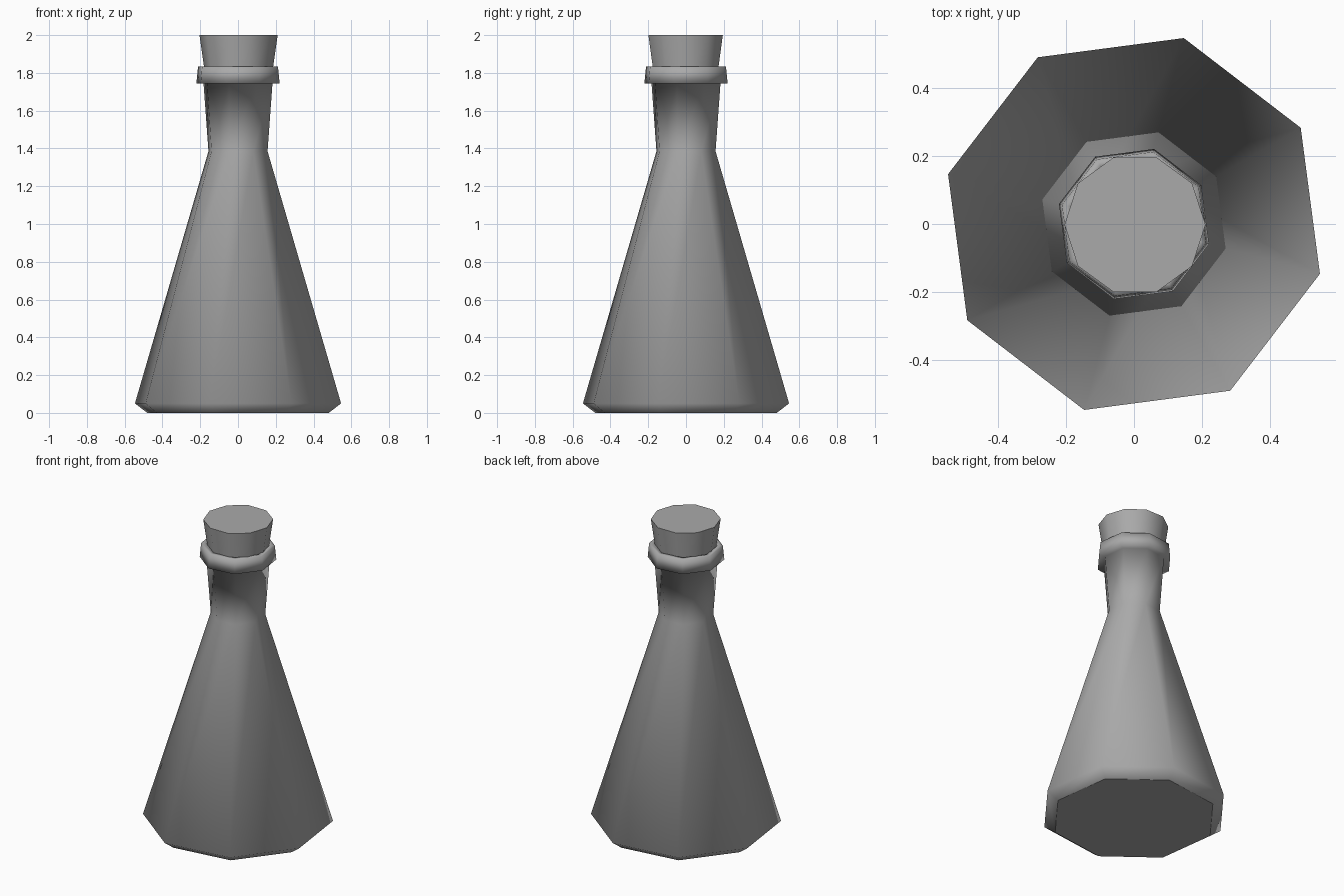
import bpy
import bmesh
from math import cos, sin, radians, tau

cube = bpy.data.objects.get("Cube")
if cube:
    bpy.data.objects.remove(cube, do_unlink=True)

grey = bpy.data.materials.new("plain grey")
grey.use_nodes = True
colour = (0.4, 0.4, 0.4, 1)
grey.diffuse_color = colour
grey.node_tree.nodes["Principled BSDF"].inputs["Base Color"].default_value = colour


def lathe(name, profile, sides, turn=0, location=(0, 0, 0)):
    """Revolve (radius, height) points; smooth walls, flat end caps."""
    bm = bmesh.new()
    rings = []
    for r, z in profile:
        angles = [radians(turn) + tau * i / sides for i in range(sides)]
        rings.append([bm.verts.new((r * cos(a), r * sin(a), z)) for a in angles])
    for low, high in zip(rings, rings[1:]):
        for i in range(sides):
            j = (i + 1) % sides
            bm.faces.new((low[i], low[j], high[j], high[i])).smooth = True
    bm.faces.new(rings[0][::-1])
    bm.faces.new(rings[-1])
    mesh = bpy.data.meshes.new(name)
    bm.to_mesh(mesh)
    bm.free()
    mesh.materials.append(grey)
    obj = bpy.data.objects.new(name, mesh)
    obj.location = location
    bpy.context.collection.objects.link(obj)
    return obj


# Conical flask: chamfered foot, shoulder, neck, raised lip and inner mouth
lathe("flask", [
    (0.497, 0), (0.565, 0.05),
    (0.162, 1.385), (0.189, 1.745),
    (0.228, 1.745), (0.219, 1.835),
    (0.188, 1.835), (0.18, 1.75),
], 8, turn=30)

# Tapered stopper pushed into the mouth
lathe("stopper", [(0.172, 1.755), (0.207, 2)], 10, location=(0.003, -0.002, 0))
